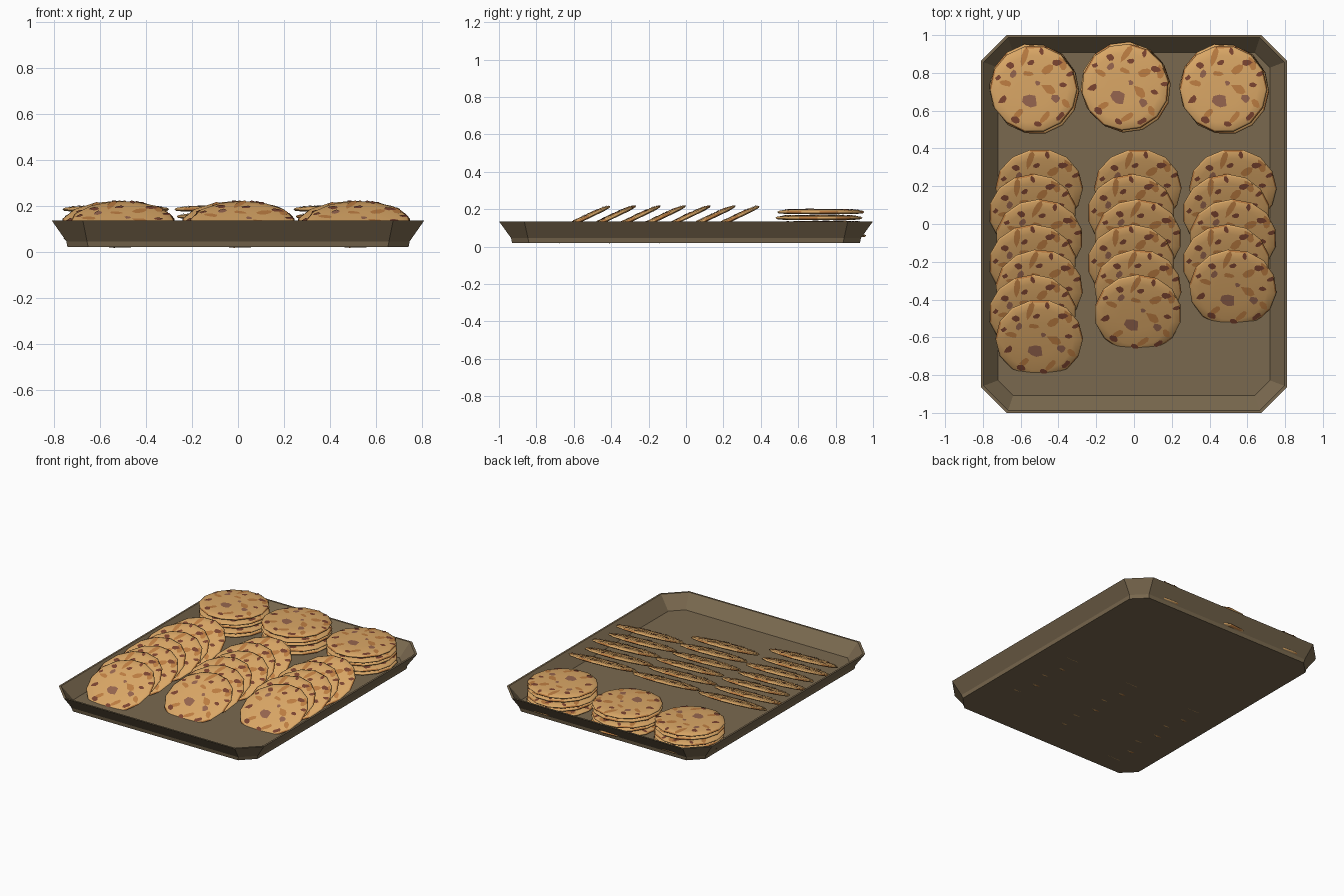
import bpy, bmesh, math, random
from mathutils import Matrix

if "Cube" in bpy.data.objects:
    bpy.data.objects.remove(bpy.data.objects["Cube"])

random.seed(4)


def srgb(r, g, b):
    return tuple(((c / 255 + 0.055) / 1.055) ** 2.4 for c in (r, g, b)) + (1,)


def material(name, *rgb):
    m = bpy.data.materials.new(name)
    m.diffuse_color = srgb(*rgb)
    m.use_nodes = True
    m.node_tree.nodes["Principled BSDF"].inputs["Base Color"].default_value = m.diffuse_color
    return m


METAL = material("tray_metal", 122, 105, 79)
DOUGH = material("cookie_dough", 218, 167, 102)
TOAST = material("toasted_dough", 190, 126, 66)
CHIP = material("chocolate_chip", 124, 68, 48)
MILK = material("soft_chip", 150, 101, 78)


def add_object(name, mesh):
    ob = bpy.data.objects.new(name, mesh)
    bpy.context.collection.objects.link(ob)
    return ob


def loft(bm, rings):
    """Skin closed rings from first to last and cap both ends."""
    loops = [[bm.verts.new(p) for p in ring] for ring in rings]
    n = len(loops[0])
    rows = []
    for a, b in zip(loops, loops[1:]):
        rows.append([bm.faces.new((a[i], a[(i + 1) % n], b[(i + 1) % n], b[i]))
                     for i in range(n)])
    bm.faces.new(loops[0][::-1])
    bm.faces.new(loops[-1])
    return rows


# Baking tray: an octagon that flares up, then folds back in to the floor
def octagon(hx, hy, z, cut):
    return [(hx - cut, -hy, z), (hx, -hy + cut, z), (hx, hy - cut, z), (hx - cut, hy, z),
            (-hx + cut, hy, z), (-hx, hy - cut, z), (-hx, -hy + cut, z), (-hx + cut, -hy, z)]


bm = bmesh.new()
loft(bm, [octagon(0.742, 0.93, 0.02, 0.09), octagon(0.747, 0.935, 0.045, 0.09),
          octagon(0.81, 1.0, 0.135, 0.135), octagon(0.797, 0.987, 0.135, 0.13),
          octagon(0.72, 0.908, 0.046, 0.08)])
tray_mesh = bpy.data.meshes.new("tray")
bm.to_mesh(tray_mesh)
bm.free()
tray_mesh.materials.append(METAL)
add_object("tray", tray_mesh)

# Cookie: a thin, slightly domed disc with thin patches on its top
R, SIDES = 0.235, 14
PROFILE = [(0.19, -0.012), (0.228, -0.008), (R, -0.001), (0.226, 0.005), (0.185, 0.011), (0.10, 0.014)]


def dome(r):
    pts = [(0, 0.014), (0.10, 0.014), (0.185, 0.011), (0.226, 0.005), (R, -0.001)]
    for (r0, z0), (r1, z1) in zip(pts, pts[1:]):
        if r <= r1:
            return z0 + (z1 - z0) * (r - r0) / (r1 - r0)
    return pts[-1][1]


def patch(bm, x, y, rx, ry, mat, lift):
    """Irregular spot that follows the dome."""
    turn, n = random.uniform(0, math.pi), 8
    ring = []
    for i in range(n):
        a, k = math.tau * i / n, random.uniform(0.75, 1.2)
        u, v = rx * k * math.cos(a), ry * k * math.sin(a)
        px = x + u * math.cos(turn) - v * math.sin(turn)
        py = y + u * math.sin(turn) + v * math.cos(turn)
        r = math.hypot(px, py)
        s = min(1, 0.222 / r) if r else 1
        ring.append(bm.verts.new((px * s, py * s, dome(r * s) + lift)))
    mid = bm.verts.new((x, y, dome(math.hypot(x, y)) + lift))
    for i in range(n):
        f = bm.faces.new((mid, ring[i], ring[(i + 1) % n]))
        f.material_index = mat


bm = bmesh.new()
wobble = [random.uniform(0.975, 1.0) for _ in range(SIDES)]
rows = loft(bm, [[(r * wobble[i] * math.cos(math.tau * i / SIDES),
                   r * wobble[i] * math.sin(math.tau * i / SIDES), z)
                  for i in range(SIDES)] for r, z in PROFILE])
for row in rows[:3]:                      # baked edge
    for i, f in enumerate(row):
        f.material_index = 1 if i % 3 == 0 else 0

# Toasted areas first, chips just above them
for x, y, rx, ry in [(0.07, 0.10, 0.035, 0.02), (0.08, 0.0, 0.04, 0.024), (-0.15, 0.03, 0.03, 0.015),
                     (-0.05, 0.17, 0.05, 0.02), (-0.08, -0.13, 0.03, 0.018), (0.06, -0.15, 0.04, 0.018),
                     (0.17, -0.08, 0.03, 0.018), (-0.03, 0.08, 0.025, 0.014), (0.15, 0.13, 0.04, 0.02)]:
    patch(bm, x, y, rx, ry, 1, 0.0015)
for x, y, s in [(-0.125, 0.125, 0.022), (-0.015, 0.14, 0.02), (0.12, 0.14, 0.023), (0.155, 0.02, 0.018),
                (-0.165, -0.055, 0.022), (-0.095, -0.165, 0.022), (0.02, -0.185, 0.018),
                (0.14, -0.145, 0.02), (0.19, 0.08, 0.017), (-0.19, 0.06, 0.015), (0.04, 0.2, 0.016)]:
    patch(bm, x, y, s * 1.2, s * 0.75, 2, 0.0025)
for x, y, s in [(-0.02, -0.065, 0.04), (0.115, -0.05, 0.024), (-0.11, 0.08, 0.02), (0.02, 0.03, 0.014)]:
    patch(bm, x, y, s * 1.05, s * 0.9, 3, 0.0025)
for f in bm.faces:
    f.smooth = True
cookie_mesh = bpy.data.meshes.new("cookie")
bm.to_mesh(cookie_mesh)
bm.free()
for m in (DOUGH, TOAST, CHIP, MILK):
    cookie_mesh.materials.append(m)


def cookie(name, x, y, z, tilt=0, turn=0):
    ob = add_object(name, cookie_mesh)
    ob.matrix_world = (Matrix.Translation((x, y, z)) @ Matrix.Rotation(math.radians(tilt), 4, 'X')
                       @ Matrix.Rotation(math.radians(turn), 4, 'Z'))


# Three flat stacks along the back
for x, y, turn in [(-0.53, 0.715, 0), (-0.045, 0.725, -18), (0.475, 0.715, 0)]:
    for k, (dx, dy) in enumerate([(0.0, 0.01), (0.01, -0.005), (-0.005, 0.01), (0.01, -0.01), (0, 0)]):
        cookie("stacked_cookie", x + dx, y + dy, 0.06 + 0.0315 * k, 0, turn + 25 * (4 - k))

# Three leaning rows of overlapping cookies
for x, count in [(-0.5, 7), (0.022, 6), (0.525, 5)]:
    for k in range(count):
        odd = k % 2 and k < count - 1
        cookie("leaning_cookie", x - (0.035 if odd else 0), 0.19 - 0.133 * k,
               0.121, 25.5, 12 if odd else -6 * (k % 3))
